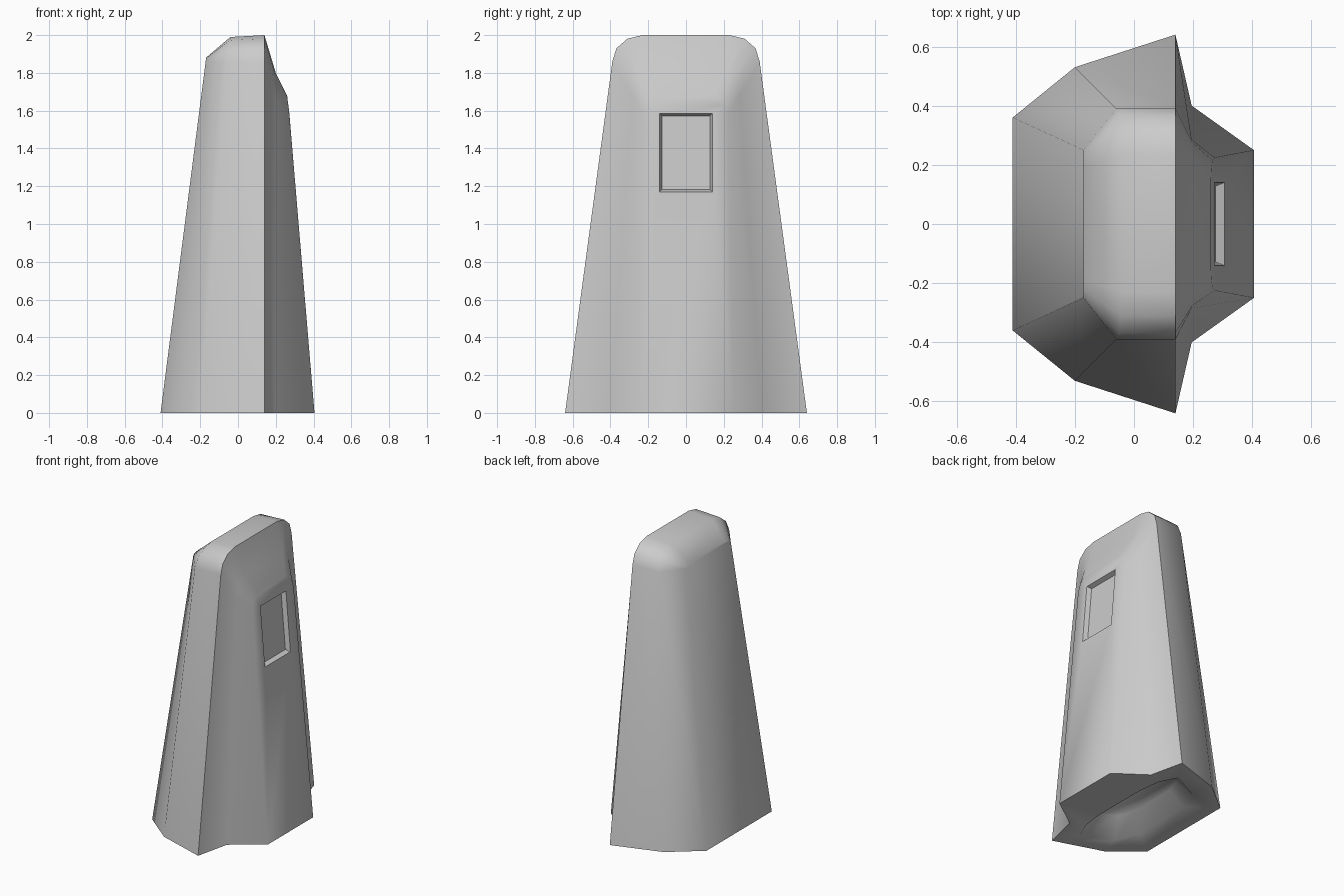
import bpy, bmesh
from math import sin, cos, pi

cube = bpy.data.objects.get("Cube")
if cube:
    bpy.data.objects.remove(cube)

mat = bpy.data.materials.new("plain grey")
mat.use_nodes = True
grey = (0.6, 0.6, 0.6, 1)
mat.diffuse_color = grey
mat.node_tree.nodes["Principled BSDF"].inputs["Base Color"].default_value = grey

bm = bmesh.new()
ARC = 3  # segments in each rounded shoulder


def arch(base, shoulder, crown):
    """Mirrored arch: foot, straight leg, elliptical shoulder, flat crown."""
    half = [(base[0], base[1], 0)]
    for i in range(ARC + 1):
        t = pi / 2 * i / ARC
        half.append((shoulder[0] + (crown[0] - shoulder[0]) * sin(t),
                     crown[1] + (shoulder[1] - crown[1]) * cos(t),
                     shoulder[2] + (crown[2] - shoulder[2]) * sin(t)))
    other = [(x, -y, z) for x, y, z in reversed(half)]
    return [bm.verts.new(p) for p in half + other]


def bridge(a, b, closed=False):
    n = len(a)
    for i in range(n if closed else n - 1):
        j = (i + 1) % n
        bm.faces.new((a[i], a[j], b[j], b[i]))


# Lofted arches from the back wall to the front panel
arches = [
    arch((-0.41, 0.36), (-0.17, 0.25, 1.86), (-0.17, 0.19, 1.88)),
    arch((-0.20, 0.53), (-0.06, 0.39, 1.86), (-0.04, 0.23, 1.99)),
    arch((0.14, 0.64), (0.14, 0.39, 1.86), (0.14, 0.23, 2.0)),
    arch((0.195, 0.40), (0.195, 0.285, 1.68), (0.20, 0.21, 1.80)),
    arch((0.405, 0.25), (0.272, 0.225, 1.58), (0.26, 0.15, 1.68)),
]
for a, b in zip(arches, arches[1:]):
    bridge(a, b)
bm.faces.new(arches[0])

# Front panel around the window opening
front = arches[-1]
corners = [(0.14, 1.17), (0.14, 1.585), (-0.14, 1.585), (-0.14, 1.17)]


def window_ring(depth, inset):
    ring = []
    for y, z in corners:
        zi = z + (inset if z < 1.3 else -inset)
        yi = y - inset if y > 0 else y + inset
        ring.append(bm.verts.new((0.405 - 0.084 * zi - depth, yi, zi)))
    return ring


frame = window_ring(0, 0)
pane = window_ring(0.03, 0.012)
bm.faces.new((front[0], front[1], frame[1], frame[0]))
bm.faces.new((front[-2], front[-1], frame[3], frame[2]))
bm.faces.new((front[-1], front[0], frame[0], frame[3]))
bm.faces.new(front[1:-1] + [frame[2], frame[1]])
bridge(frame, pane, closed=True)
bm.faces.new(pane)

# Underside: flat rim and shallow hollow
rim = [a[0] for a in arches] + [a[-1] for a in reversed(arches)]
lip = [(-0.23, 0.22), (-0.16, 0.38), (0.04, 0.48), (0.10, 0.36), (0.12, 0.20)]
lip += [(x, -y) for x, y in reversed(lip)]
edge = [bm.verts.new((x, y, 0)) for x, y in lip]
roof = [bm.verts.new((-0.04 + (x + 0.04) * 0.6, y * 0.75, 0.12)) for x, y in lip]
bridge(rim, edge, closed=True)
bridge(edge, roof, closed=True)
bm.faces.new(roof)

bmesh.ops.recalc_face_normals(bm, faces=bm.faces)
mesh = bpy.data.meshes.new("tapered_housing")
bm.to_mesh(mesh)
bm.free()
mesh.materials.append(mat)
housing = bpy.data.objects.new("tapered_housing", mesh)
bpy.context.collection.objects.link(housing)

# Soft shading, with the front ridge and window edges kept crisp
bpy.ops.object.select_all(action="DESELECT")
housing.select_set(True)
bpy.context.view_layer.objects.active = housing
bpy.ops.object.shade_smooth_by_angle(angle=58 * pi / 180)
